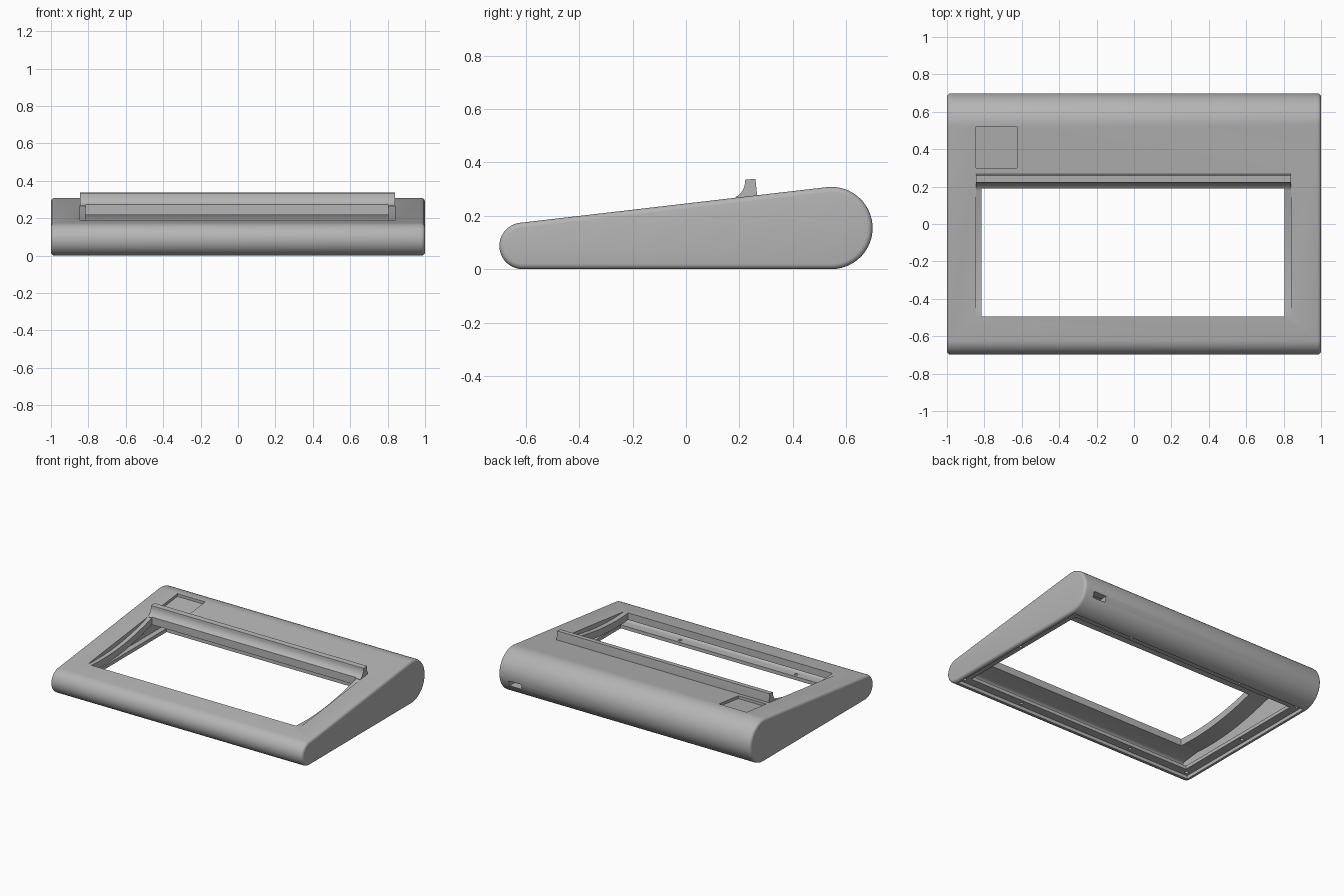
import bpy, bmesh, math

if "Cube" in bpy.data.objects:
    bpy.data.objects.remove(bpy.data.objects["Cube"])

# Single plain grey plastic
grey = bpy.data.materials.new("grey_plastic")
grey.use_nodes = True
colour = (0.46, 0.46, 0.46, 1)
grey.diffuse_color = colour
grey.node_tree.nodes["Principled BSDF"].inputs["Base Color"].default_value = colour

# Wedge dimensions: a small front roll and a large back roll joined by tangents
FRONT_Y, FRONT_R = -0.612, 0.087
BACK_Y, BACK_R = 0.545, 0.154
TILT = 2 * math.atan((BACK_R - FRONT_R) / (BACK_Y - FRONT_Y))
HOLE_FRONT, HOLE_BACK = -0.495, 0.19
SAG = 0.032


def top_z(y):
    """Height of the sloping top face."""
    start_y = FRONT_Y - FRONT_R * math.sin(TILT)
    start_z = FRONT_R + FRONT_R * math.cos(TILT)
    return start_z + (y - start_y) * math.tan(TILT)


def dip(y):
    """Depth of the shallow scoop beside the opening."""
    u = (2 * y - HOLE_FRONT - HOLE_BACK) / (HOLE_BACK - HOLE_FRONT)
    return SAG * max(0, 1 - u * u)


def scoop_ys(n=20):
    return [HOLE_FRONT + (HOLE_BACK - HOLE_FRONT) * i / n for i in range(n + 1)]


def arc(cy, cz, r, a0, a1, n=24):
    return [(cy + r * math.cos(a0 + (a1 - a0) * i / n),
             cz + r * math.sin(a0 + (a1 - a0) * i / n)) for i in range(n + 1)]


def wedge(inset=0.0, middle=()):
    """Side outline, optionally inset, with extra points along the top."""
    up = math.pi / 2 + TILT
    back = arc(BACK_Y, BACK_R, BACK_R - inset, -math.pi / 2, up)
    front = arc(FRONT_Y, FRONT_R, FRONT_R - inset, up, 1.5 * math.pi)
    return back + list(middle) + front


def prism(name, outline, x0, x1, bevel=0.0):
    """Extrude a (y, z) outline along x."""
    bm = bmesh.new()
    face = bm.faces.new([bm.verts.new((x0, y, z)) for y, z in outline])
    new = bmesh.ops.extrude_face_region(bm, geom=[face])["geom"]
    verts = [v for v in new if isinstance(v, bmesh.types.BMVert)]
    bmesh.ops.translate(bm, verts=verts, vec=(x1 - x0, 0, 0))
    bmesh.ops.recalc_face_normals(bm, faces=bm.faces)
    if bevel:
        rims = [e for e in bm.edges if abs(e.verts[0].co.x - e.verts[1].co.x) < 1e-5]
        bmesh.ops.bevel(bm, geom=rims, offset=bevel, segments=4, profile=0.5,
                        affect='EDGES')
    mesh = bpy.data.meshes.new(name)
    bm.to_mesh(mesh)
    bm.free()
    mesh.materials.append(grey)
    obj = bpy.data.objects.new(name, mesh)
    bpy.context.collection.objects.link(obj)
    return obj


def box(name, x0, x1, y0, y1, z0, z1):
    return prism(name, [(y0, z0), (y1, z0), (y1, z1), (y0, z1)], x0, x1)


def combine(target, tool, operation='DIFFERENCE'):
    """Apply one boolean and remove the tool."""
    mod = target.modifiers.new(tool.name, 'BOOLEAN')
    mod.operation, mod.solver, mod.object = operation, 'EXACT', tool
    bpy.context.view_layer.update()
    graph = bpy.context.evaluated_depsgraph_get()
    mesh = bpy.data.meshes.new_from_object(target.evaluated_get(graph))
    target.modifiers.clear()
    target.data = mesh
    bpy.data.objects.remove(tool)


# Outer body with softened ends
case = prism("case_shell", wedge(), -1, 1, bevel=0.02)

# Hollow inside, its ceiling following the scoop
WALL = 0.05
ceiling = [(y, top_z(y) - WALL - dip(y)) for y in reversed(scoop_ys())]
combine(case, prism("cavity", wedge(WALL, ceiling), -0.95, 0.95))

# Underside: recess for a base plate and the opening inside its ledge
combine(case, box("plate_recess", -0.97, 0.97, -0.62, 0.555, -0.05, 0.025))
combine(case, box("base_opening", -0.91, 0.91, -0.56, 0.49, -0.05, 0.07))

# Shallow curved scoop along the sides of the opening
ys = scoop_ys()
scoop = [(y, top_z(y) - dip(y)) for y in ys]
scoop += [(ys[-1], top_z(ys[-1]) + 0.05), (ys[0], top_z(ys[0]) + 0.05)]
combine(case, prism("scoop", scoop, -0.845, 0.84))

# Raised ridge behind the opening, hollow-curved at the front
curve = arc(0.155, 0.328, 0.066, -1.1, 0, 10)
ridge = [(0.266, 0.25), (0.266, 0.28), (0.26, 0.338), (0.222, 0.335)]
ridge += list(reversed(curve)) + [(0.185, 0.25)]
combine(case, prism("ridge", ridge, -0.845, 0.84), 'UNION')

# Large opening through the top
combine(case, box("key_opening", -0.815, 0.805, HOLE_FRONT, HOLE_BACK, 0.08, 0.5))

# Square badge recess, parallel to the sloping top
depth = 0.02
badge = [(0.3, top_z(0.3) - depth), (0.52, top_z(0.52) - depth), (0.52, 0.4), (0.3, 0.4)]
combine(case, prism("badge_recess", badge, -0.845, -0.625))

# Cable port in the back
combine(case, box("cable_port", 0.82, 0.92, 0.6, 0.8, 0.085, 0.125))

# Screw holes through the ledge
spots = [(x, y) for x in (-0.94, -0.46, 0.46, 0.94) for y in (-0.59, 0.523)]
spots += [(-0.94, -0.03), (0.94, -0.03)]
for x, y in spots:
    bpy.ops.mesh.primitive_cylinder_add(vertices=16, radius=0.012, depth=0.06,
                                        location=(x, y, 0.035))
    combine(case, bpy.context.object)

# Finish: one material, smooth rolls with crisp edges
case.data.materials.clear()
case.data.materials.append(grey)
for poly in case.data.polygons:
    poly.material_index = 0
bpy.ops.object.select_all(action='DESELECT')
case.select_set(True)
bpy.context.view_layer.objects.active = case
bpy.ops.object.shade_smooth_by_angle(angle=math.radians(30))
